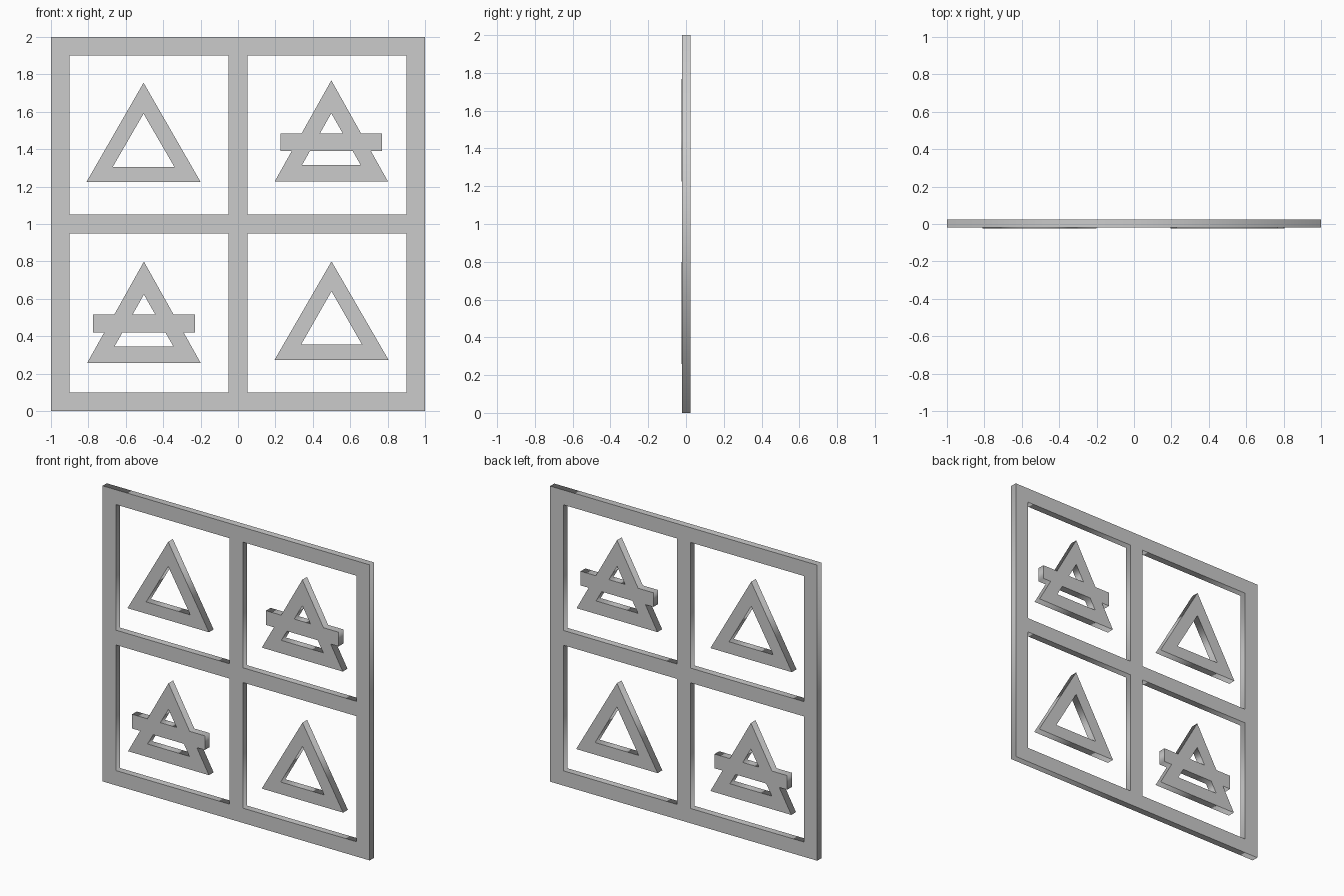
import bpy
import math

if "Cube" in bpy.data.objects:
    bpy.data.objects.remove(bpy.data.objects["Cube"])


def plate(name, loops, y0, y1):
    """Flat plate in the XZ plane: first loop is the outline, the rest are holes."""
    cu = bpy.data.curves.new(name, 'CURVE')
    cu.dimensions = '2D'
    cu.fill_mode = 'BOTH'
    cu.extrude = (y1 - y0) / 2
    for loop in loops:
        sp = cu.splines.new('POLY')
        sp.points.add(len(loop) - 1)
        for p, (x, z) in zip(sp.points, loop):
            p.co = (x, z, 0, 1)
        sp.use_cyclic_u = True
    ob = bpy.data.objects.new(name, cu)
    bpy.context.collection.objects.link(ob)
    ob.rotation_euler = (math.pi / 2, 0, 0)
    ob.location.y = (y0 + y1) / 2
    bpy.ops.object.select_all(action='DESELECT')
    ob.select_set(True)
    bpy.context.view_layer.objects.active = ob
    bpy.ops.object.convert(target='MESH')
    bpy.ops.object.transform_apply(location=True, rotation=True, scale=True)
    return bpy.context.object


def rect(x0, x1, z0, z1):
    return [(x0, z0), (x1, z0), (x1, z1), (x0, z1)]


def side(tri, s, z):
    """Point on the left (s=-1) or right (s=1) edge of a triangle at height z."""
    cx, top, base, half = tri
    return (cx + s * half * (top - z) / (top - base), z)


def outline(tri):
    return [side(tri, -1, tri[2]), side(tri, 1, tri[2]), (tri[0], tri[1])]


# window frame with four panes
panes = [rect(a, b, c, d) for a, b in ((-0.9, -0.05), (0.05, 0.9))
         for c, d in ((0.1, 0.95), (1.05, 1.9))]
plate("frame", [rect(-1, 1, 0, 2)] + panes, -0.02, 0.025)

# plain triangles: (centre x, top, base, half width) outer and inner
for name, outer, inner in (
        ("upper_triangle", (-0.505, 1.755, 1.225, 0.305), (-0.505, 1.59, 1.305, 0.165)),
        ("lower_triangle", (0.5, 0.80, 0.273, 0.305), (0.5, 0.64, 0.355, 0.163))):
    plate(name, [outline(outer), outline(inner)], -0.025, 0.025)

# triangles crossed by a horizontal bar
for name, cx, z in (("upper_barred_triangle", 0.499, 1.227),
                    ("lower_barred_triangle", -0.503, 0.258)):
    outer = (cx, z + 0.541, z, 0.303)
    inner = (cx, z + 0.365, z + 0.088, 0.157)
    b0, b1, w = z + 0.162, z + 0.258, 0.272
    shape = [side(outer, -1, z), side(outer, 1, z), side(outer, 1, b0),
             (cx + w, b0), (cx + w, b1), side(outer, 1, b1), (cx, outer[1]),
             side(outer, -1, b1), (cx - w, b1), (cx - w, b0), side(outer, -1, b0)]
    lower = [side(inner, s, h) for s, h in
             ((-1, inner[2]), (1, inner[2]), (1, b0), (-1, b0))]
    upper = [side(inner, -1, b1), side(inner, 1, b1), (cx, inner[1])]
    plate(name, [shape, lower, upper], -0.025, 0.025)
